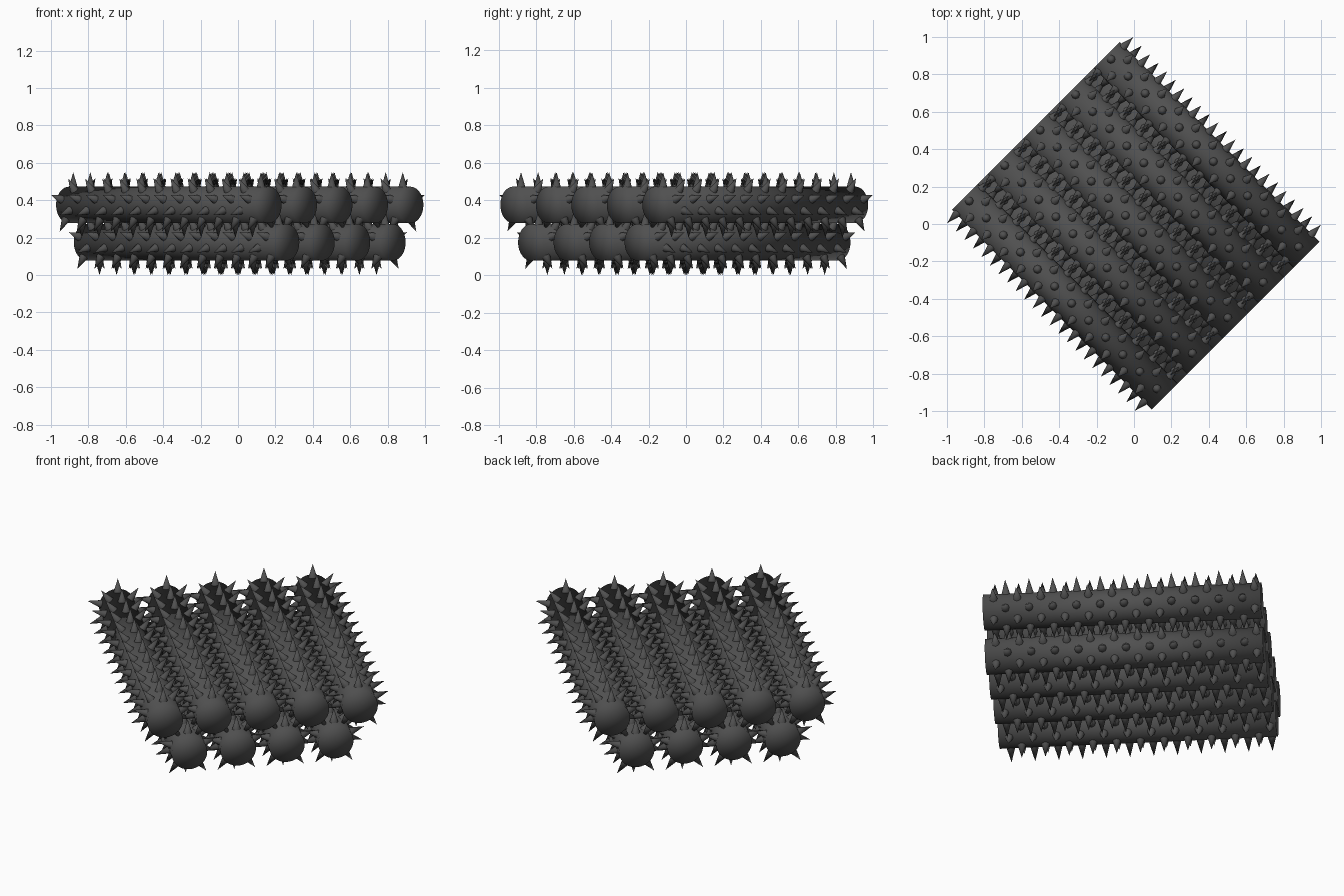
import bpy, bmesh
from math import pi, sqrt, cos, sin
from mathutils import Vector, Matrix

if "Cube" in bpy.data.objects:
    bpy.data.objects.remove(bpy.data.objects["Cube"])

RADIUS, TIP = 0.0975, 0.175      # roller body radius, spike tip radius
START, END = -0.742, 0.768       # roller ends along its own axis
PITCH, GAP = 0.129, 0.268        # spike pitch, roller spacing
ROWS = 10                        # spike rows around each roller

mat = bpy.data.materials.new("dark_grey")
mat.diffuse_color = (0.08, 0.08, 0.08, 1)
mat.use_nodes = True
mat.node_tree.nodes["Principled BSDF"].inputs["Base Color"].default_value = mat.diffuse_color

AXIS = Vector((1, -1, 0)) / sqrt(2)
SIDE = Vector((1, 1, 0)) / sqrt(2)
UP = Vector((0, 0, 1))


def turn_to(direction):
    return direction.to_track_quat('Z', 'Y').to_matrix().to_4x4()


def make_mesh(name, bm, smooth):
    me = bpy.data.meshes.new(name)
    for f in bm.faces:
        f.smooth = smooth
    bm.to_mesh(me)
    bm.free()
    me.materials.append(mat)
    return me


# roller body: smooth all over, including the fan caps
bm = bmesh.new()
bmesh.ops.create_cone(bm, cap_ends=True, cap_tris=True, segments=48,
                      radius1=RADIUS, radius2=RADIUS, depth=END - START,
                      matrix=Matrix.Translation(AXIS * (START + END) / 2) @ turn_to(AXIS))
body = make_mesh("roller", bm, True)

# spikes: ten rows around, every other row shifted by half a pitch
bm = bmesh.new()
base = RADIUS - 0.005
for row in range(ROWS):
    a = pi / 2 + row * 2 * pi / ROWS
    out = SIDE * cos(a) + UP * sin(a)
    odd = row % 2
    count = 12 - odd
    for k in range(count):
        u = (k - (count - 1) / 2) * PITCH
        m = Matrix.Translation(AXIS * u + out * (base + TIP) / 2) @ turn_to(out)
        bmesh.ops.create_cone(bm, cap_ends=False, segments=8, radius1=0.024,
                              radius2=0, depth=TIP - base, matrix=m)
bmesh.ops.remove_doubles(bm, verts=bm.verts, dist=0.0001)
spikes = make_mesh("spikes", bm, True)

# stack: four rollers below, five nested above
for layer, count, z in (("lower", 4, 0.175), ("upper", 5, 0.375)):
    for i in range(count):
        loc = SIDE * (i - (count - 1) / 2) * GAP + UP * z
        for part, me in (("roller", body), ("spikes", spikes)):
            ob = bpy.data.objects.new(f"{layer}_{part}_{i + 1}", me)
            ob.location = loc
            bpy.context.collection.objects.link(ob)
